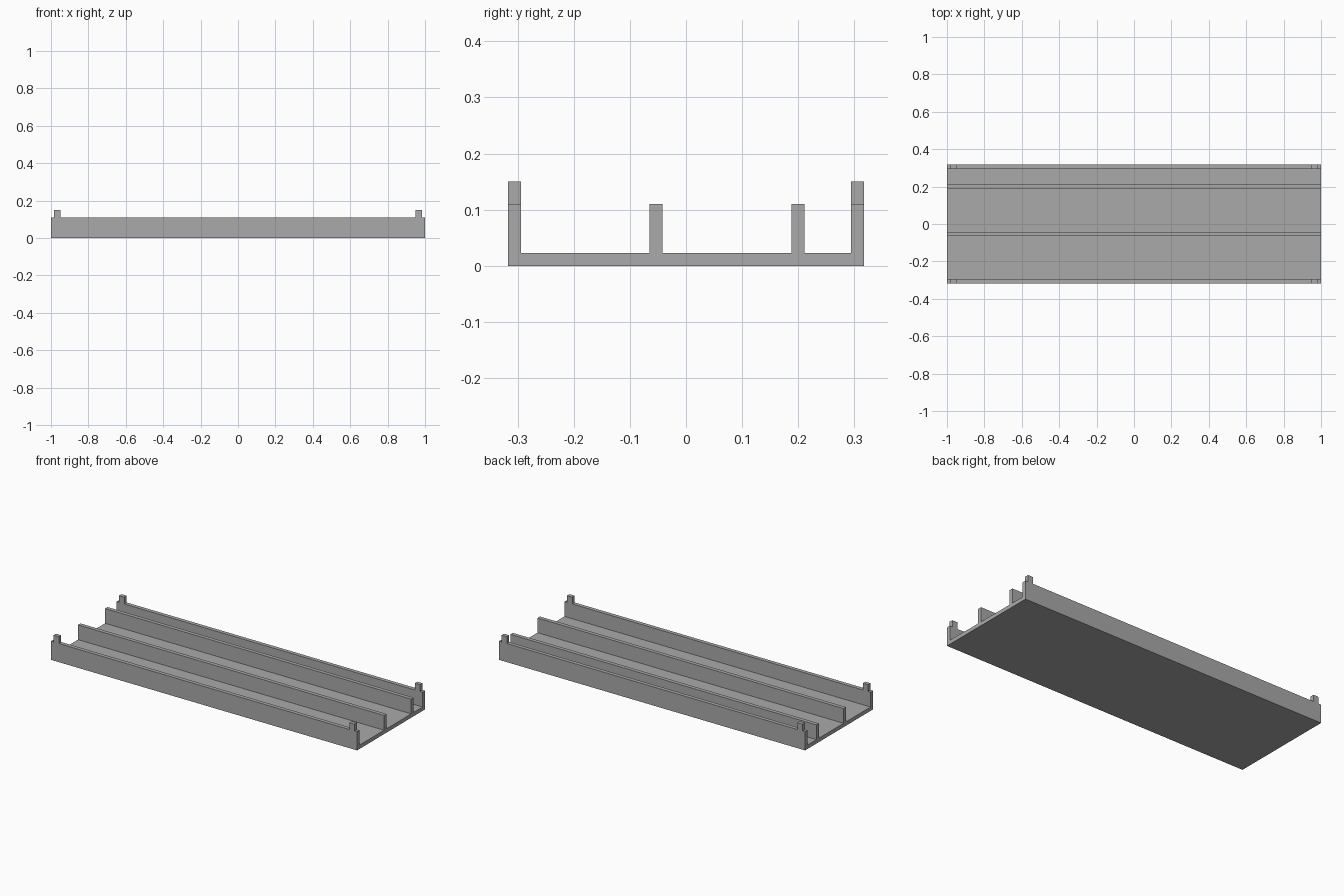
import bpy
import bmesh

cube = bpy.data.objects.get("Cube")
if cube:
    bpy.data.objects.remove(cube, do_unlink=True)

LENGTH, HALF_WIDTH = 2.0, 0.317
THICK, WALL_TOP, TAB_TOP = 0.023, 0.11, 0.15
DIVIDERS = (-0.065, 0.188)  # front edge of each divider

grey = bpy.data.materials.new("plain grey")
grey.use_nodes = True
colour = (0.4, 0.4, 0.4, 1)
grey.diffuse_color = colour
grey.node_tree.nodes["Principled BSDF"].inputs["Base Color"].default_value = colour


def extrude_along_x(name, outline, x0, x1):
    """Solid made by sweeping a (y, z) outline from x0 to x1."""
    bm = bmesh.new()
    face = bm.faces.new([bm.verts.new((x0, y, z)) for y, z in outline])
    swept = bmesh.ops.extrude_face_region(bm, geom=[face], use_keep_orig=True)
    moved = [v for v in swept["geom"] if isinstance(v, bmesh.types.BMVert)]
    bmesh.ops.translate(bm, verts=moved, vec=(x1 - x0, 0, 0))
    bmesh.ops.recalc_face_normals(bm, faces=bm.faces)
    mesh = bpy.data.meshes.new(name)
    bm.to_mesh(mesh)
    bm.free()
    mesh.materials.append(grey)
    obj = bpy.data.objects.new(name, mesh)
    bpy.context.collection.objects.link(obj)
    return obj


# Tray: floor, two outer walls and two dividers in one channel section
outline = [(HALF_WIDTH, 0), (-HALF_WIDTH, 0), (-HALF_WIDTH, WALL_TOP),
           (THICK - HALF_WIDTH, WALL_TOP), (THICK - HALF_WIDTH, THICK)]
for y in DIVIDERS:
    outline += [(y, THICK), (y, WALL_TOP), (y + THICK, WALL_TOP), (y + THICK, THICK)]
outline += [(HALF_WIDTH - THICK, THICK), (HALF_WIDTH - THICK, WALL_TOP),
            (HALF_WIDTH, WALL_TOP)]
extrude_along_x("channel_tray", outline, -LENGTH / 2, LENGTH / 2)

# Locating tabs on the ends of the outer walls
for side, y in (("front", -HALF_WIDTH), ("back", HALF_WIDTH - THICK)):
    section = [(y, WALL_TOP), (y + THICK, WALL_TOP), (y + THICK, TAB_TOP), (y, TAB_TOP)]
    for end, x in (("right", -0.983), ("left", 0.949)):
        extrude_along_x(f"{side}_{end}_tab", section, x, x + 0.034)
